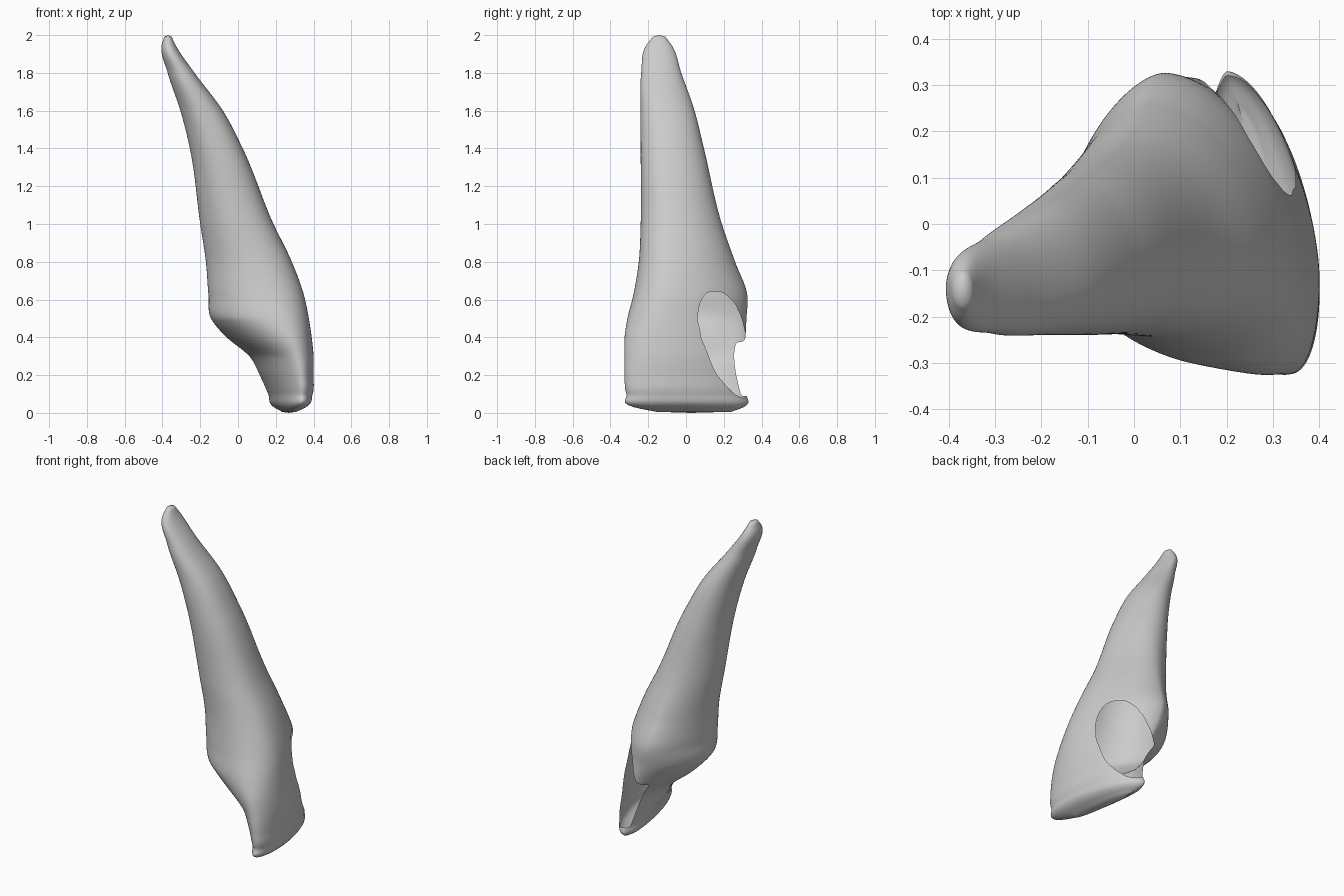
import bpy, bmesh, math

if "Cube" in bpy.data.objects:
    bpy.data.objects.remove(bpy.data.objects["Cube"])

# Cross-sections: z, lingual (x,y), front (x,y), labial (x,y), back (x,y)
LEVELS = [
    (.006, .235, .15, .29, -.16, .31, -.15, .23, .24),
    (.03, .19, .22, .32, -.275, .36, -.15, .21, .305),
    (.10, .16, .18, .335, -.315, .395, -.14, .20, .32),
    (.20, .115, .12, .33, -.325, .40, -.13, .19, .31),
    (.30, .06, .07, .31, -.325, .40, -.12, .17, .31),
    (.40, -.06, .03, .27, -.325, .39, -.12, .13, .315),
    (.50, -.143, .0, .21, -.31, .375, -.12, .09, .32),
    (.62, -.156, -.02, .15, -.28, .35, -.10, .06, .325),
    (.80, -.17, -.02, .08, -.25, .285, -.08, .03, .26),
    (1.0, -.20, -.03, 0, -.24, .188, -.08, -.01, .19),
    (1.4, -.255, -.08, -.12, -.24, .025, -.10, -.12, .095),
    (1.6, -.305, -.10, -.20, -.24, -.08, -.12, -.19, .045),
    (1.8, -.372, -.13, -.30, -.237, -.23, -.14, -.30, -.025),
    (1.95, -.404, -.14, -.37, -.208, -.332, -.14, -.365, -.078),
    (1.992, -.39, -.14, -.37, -.175, -.352, -.14, -.37, -.11),
]
SEG = 144


def hermite(i, t):
    """Smooth interpolation between levels i and i+1, z as parameter."""
    def slope(k, c):
        a, b = LEVELS[max(k - 1, 0)], LEVELS[min(k + 1, len(LEVELS) - 1)]
        if 0 < k < len(LEVELS) - 1:
            m = LEVELS[k]
            h0, h1 = m[0] - a[0], b[0] - m[0]
            return ((m[c] - a[c]) / h0 * h1 + (b[c] - m[c]) / h1 * h0) / (h0 + h1)
        return (b[c] - a[c]) / (b[0] - a[0])
    p, q = LEVELS[i], LEVELS[i + 1]
    h = q[0] - p[0]
    out = [p[0] + h * t]
    for c in range(1, 9):
        out.append((2*t**3 - 3*t*t + 1) * p[c] + (t**3 - 2*t*t + t) * h * slope(i, c)
                   + (3*t*t - 2*t**3) * q[c] + (t**3 - t*t) * h * slope(i + 1, c))
    return out


def ring(s):
    z, lx, ly, fx, fy, rx, ry, bx, by = s
    low = max(0, min(1, (.5 - z) / .2))
    crown = max(0, min(1, (1.3 - z) / .6))
    pts = []
    for k in range(SEG):
        a = 2 * math.pi * k / SEG
        c, d = math.cos(a), math.sin(a)
        ex, ey = (bx, by) if d >= 0 else (fx, fy)
        sx, sy = (rx, ry) if c >= 0 else (lx, ly)
        # lingual side of the crown is hollowed, the back tapers, labial front is full
        if c >= 0:
            p = 1 + .15 * crown if d >= 0 else .9
        else:
            p = 1 + .35 * low if d < 0 else 1 + .25 * crown + .1 * low
        u, v = abs(c) ** p, abs(d) ** p
        pts.append((ex + (sx - ex) * u, sy + (ey - sy) * v, z))
    return pts


# Tooth shell lofted through the sections
bm = bmesh.new()
sections = []
for i in range(len(LEVELS) - 1):
    n = max(4, round((LEVELS[i + 1][0] - LEVELS[i][0]) / .012))
    sections += [hermite(i, j / n) for j in range(n)]
sections.append(LEVELS[-1])
rings = [[bm.verts.new(p) for p in ring(s)] for s in sections]
for a, b in zip(rings, rings[1:]):
    for k in range(SEG):
        m = (k + 1) % SEG
        bm.faces.new((a[k], a[m], b[m], b[k]))
for r, z, flip in ((rings[0], 0, True), (rings[-1], 2, False)):
    tip = bm.verts.new((sum(v.co.x for v in r) / SEG, sum(v.co.y for v in r) / SEG, z))
    for k in range(SEG):
        m = (k + 1) % SEG
        bm.faces.new((r[m], r[k], tip) if flip else (r[k], r[m], tip))


# Open hole in the back labial side of the crown
def in_hole(p):
    u = (p.y - p.x) / math.sqrt(2)
    centre = -.02 - .22 * (p.z - .36)
    return (p.x + p.y > max(.31, .52 - .5 * p.z)
            and ((u - centre) / .16) ** 2 + ((p.z - .365) / .285) ** 2 < 1)


bmesh.ops.delete(bm, geom=[f for f in bm.faces if in_hole(f.calc_center_median())], context='FACES')
# Even out the rim of the hole
for _ in range(8):
    new = {}
    for v in bm.verts:
        if v.is_boundary:
            near = [e.other_vert(v).co for e in v.link_edges if e.is_boundary]
            if near:
                new[v] = v.co * .5 + sum(near[1:], near[0].copy()) * (.5 / len(near))
    for v, co in new.items():
        v.co = co

mesh = bpy.data.meshes.new("tooth")
bm.to_mesh(mesh)
bm.free()
mesh.shade_smooth()
tooth = bpy.data.objects.new("tooth", mesh)
bpy.context.collection.objects.link(tooth)
